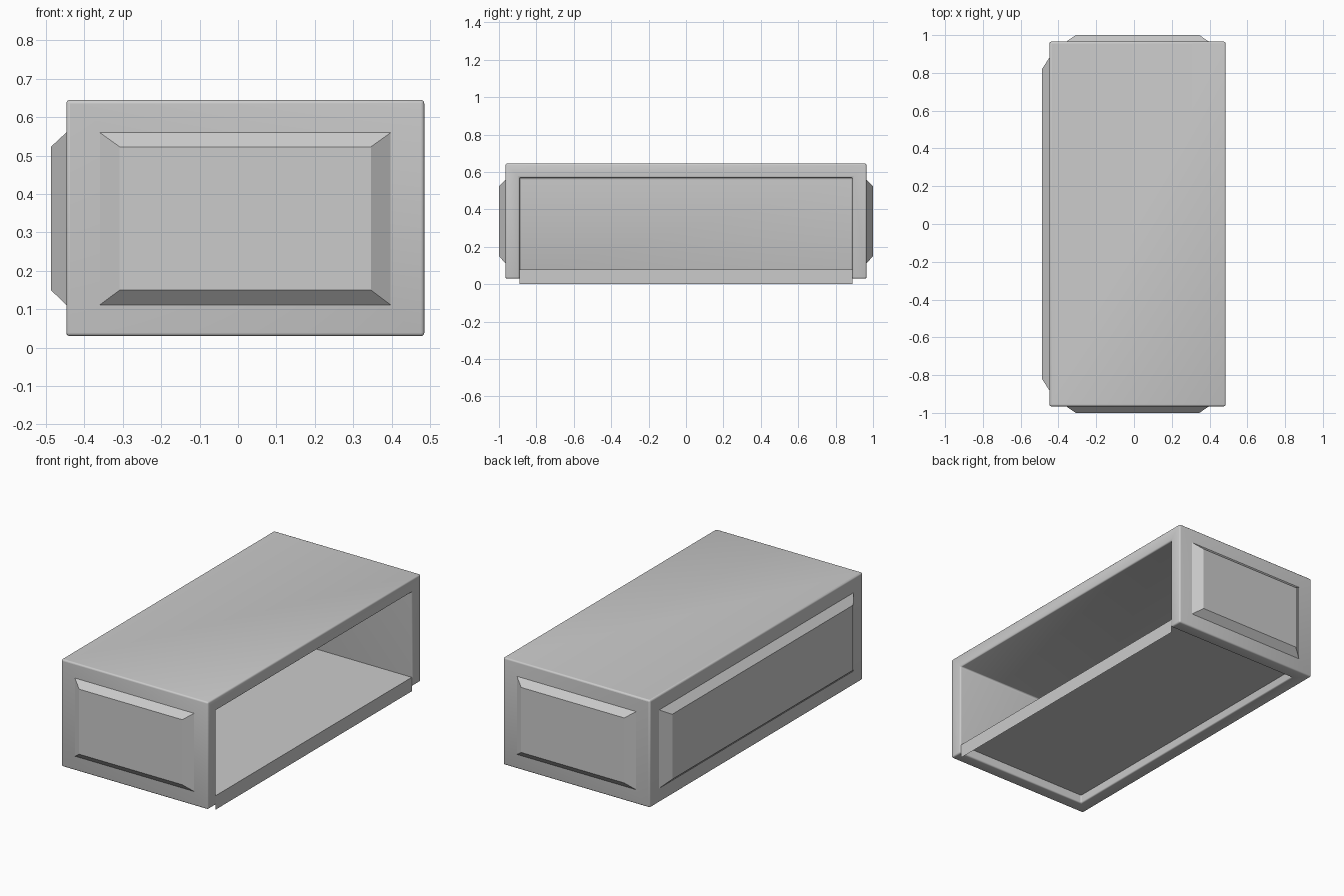
import bpy, bmesh
from mathutils import Vector

if "Cube" in bpy.data.objects:
    bpy.data.objects.remove(bpy.data.objects["Cube"])

X0, X1, YH, Z0, Z1 = -0.447, 0.485, 0.965, 0.03, 0.645
WALL = 0.075


def add_mesh(name, bm):
    me = bpy.data.meshes.new(name)
    bm.to_mesh(me)
    bm.free()
    ob = bpy.data.objects.new(name, me)
    bpy.context.scene.collection.objects.link(ob)
    return ob


# Thick shell: a box without its right and bottom faces
bm = bmesh.new()
bmesh.ops.create_cube(bm, size=1)
bmesh.ops.scale(bm, vec=(X1 - X0, 2 * YH, Z1 - Z0), verts=bm.verts)
bmesh.ops.translate(bm, vec=((X0 + X1) / 2, 0, (Z0 + Z1) / 2), verts=bm.verts)
bm.normal_update()
open_faces = [f for f in bm.faces if f.normal.x > 0.9 or f.normal.z < -0.9]
bmesh.ops.delete(bm, geom=open_faces, context='FACES')
shell = add_mesh("shell", bm)
solid = shell.modifiers.new("thickness", 'SOLIDIFY')
solid.thickness = WALL
solid.offset = -1
solid.use_even_offset = True
bevel = shell.modifiers.new("soft_edges", 'BEVEL')
bevel.width = 0.009
bevel.segments = 3
bevel.limit_method = 'ANGLE'
bpy.context.view_layer.objects.active = shell
shell.select_set(True)
bpy.ops.object.shade_smooth_by_angle()
shell.select_set(False)


# Raised panel: frustum from base rectangle to inset top, u along the wall
def panel(name, origin, u_axis, out, u_base, u_top, depth):
    bm = bmesh.new()
    rings = []
    for (u0, u1), (z0, z1), d in ((u_base, (0.106, 0.565), -0.005),
                                  (u_top, (0.15, 0.523), depth)):
        rings.append([bm.verts.new(Vector(origin) + Vector(u_axis) * u
                                   + Vector(out) * d + Vector((0, 0, z)))
                      for u, z in ((u0, z0), (u1, z0), (u1, z1), (u0, z1))])
    base, top = rings
    bm.faces.new(top)
    bm.faces.new(base[::-1])
    for i in range(4):
        j = (i + 1) % 4
        bm.faces.new((base[i], base[j], top[j], top[i]))
    bmesh.ops.recalc_face_normals(bm, faces=bm.faces)
    return add_mesh(name, bm)


for name, s in (("front_panel", -1), ("back_panel", 1)):
    panel(name, (0, s * YH, 0), (1, 0, 0), (0, s, 0),
          (-0.367, 0.405), (-0.308, 0.346), 0.035)
panel("left_panel", (X0, 0, 0), (0, 1, 0), (-1, 0, 0),
      (-0.89, 0.89), (-0.82, 0.82), 0.04)

# Thin floor sheet with a turned-down lip at the open side
bm = bmesh.new()
rows = [[bm.verts.new((x, y, z)) for y in (-YH + WALL, YH - WALL)]
        for x, z in ((X0 + WALL, 0.08), (0.48, 0.08), (0.48, 0.0))]
for a, b in zip(rows, rows[1:]):
    bm.faces.new((a[0], b[0], b[1], a[1]))
add_mesh("floor", bm)
